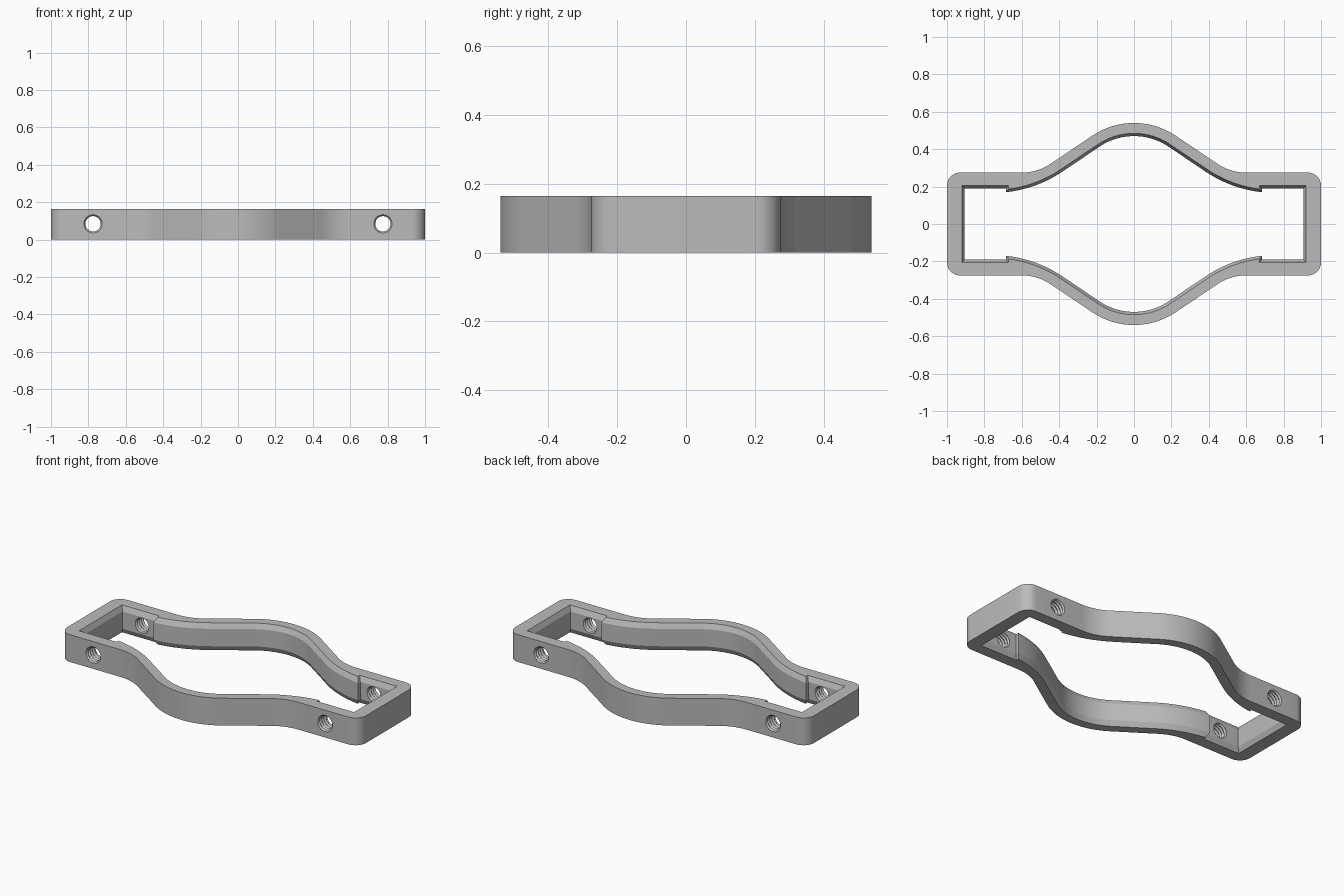
import bpy, bmesh
from math import sin, cos, tan, pi, radians
from mathutils import Vector

H = 0.165            # height of the band
BEVEL, RISE = 0.015, 0.03
SLOPE = radians(34)

if "Cube" in bpy.data.objects:
    bpy.data.objects.remove(bpy.data.objects["Cube"])

grey = bpy.data.materials.new("plain grey")
grey.use_nodes = True
grey.diffuse_color = (0.5, 0.5, 0.5, 1)
grey.node_tree.nodes["Principled BSDF"].inputs["Base Color"].default_value = (0.5, 0.5, 0.5, 1)


def arc(cx, cy, r, a0, a1, n=14):
    return [Vector((cx + r * cos(a0 + (a1 - a0) * i / n),
                    cy + r * sin(a0 + (a1 - a0) * i / n))) for i in range(n + 1)]


def four_way(quarter):
    """Mirror a quarter outline (side to apex) into a counter-clockwise loop."""
    half = quarter + [Vector((-p.x, p.y)) for p in reversed(quarter[:-1])]
    return half + [Vector((p.x, -p.y)) for p in half[::-1]]


def offset(loop, d):
    """Move a counter-clockwise loop outward by d with mitred corners."""
    out = []
    for i, p in enumerate(loop):
        a = (p - loop[i - 1]).normalized()
        b = (loop[(i + 1) % len(loop)] - p).normalized()
        n1, n2 = Vector((a.y, -a.x)), Vector((b.y, -b.x))
        out.append(p + (n1 + n2) * d / (1 + n1.dot(n2)))
    return out


def loft(name, layers):
    """Solid through a stack of (loop, z) layers."""
    bm = bmesh.new()
    rings = [[bm.verts.new((p.x, p.y, z)) for p in loop] for loop, z in layers]
    n = len(rings[0])
    for lo, hi in zip(rings, rings[1:]):
        for i in range(n):
            j = (i + 1) % n
            bm.faces.new((lo[i], lo[j], hi[j], hi[i]))
    bm.faces.new(rings[0][::-1])
    bm.faces.new(rings[-1])
    bmesh.ops.recalc_face_normals(bm, faces=bm.faces)
    mesh = bpy.data.meshes.new(name)
    bm.to_mesh(mesh)
    bm.free()
    mesh.materials.append(grey)
    ob = bpy.data.objects.new(name, mesh)
    bpy.context.collection.objects.link(ob)
    return ob


# Outer outline: rounded end, concave shoulder, sloping arm, domed middle
R, r = 0.40, 0.278
outer = (arc(0.93, 0.205, 0.07, 0, pi / 2, 8)
         + arc(0.60, 0.275 + r, r, -pi / 2, -pi / 2 - SLOPE)
         + arc(0, 0.54 - R, R, pi / 2 - SLOPE, pi / 2))

# Inner outline: square pocket, lip, shallow shoulder, domed middle
tip, lead, ri = Vector((0.685, 0.17)), radians(6), R - 0.07
start = Vector((ri * sin(SLOPE), 0.54 - R + ri * cos(SLOPE)))
gap = tip.y - start.y + tan(SLOPE) * (tip.x - start.x)
rs = gap / (tan(SLOPE) * (sin(SLOPE) - sin(lead)) - cos(lead) + cos(SLOPE))
inner = ([Vector((0.905, 0.19)), Vector((0.685, 0.19))]
         + arc(tip.x + rs * sin(lead), tip.y + rs * cos(lead), rs,
               -pi / 2 - lead, -pi / 2 - SLOPE)
         + arc(0, 0.54 - R, ri, pi / 2 - SLOPE, pi / 2))
inner = four_way(inner)
wide = offset(inner, BEVEL)
outer = four_way(outer)

band = loft("clamp_band", [(outer, 0), (outer, H)])
opening = loft("opening_cutter", [(wide, -0.02), (wide, 0), (inner, RISE),
                                  (inner, H - RISE), (wide, H), (wide, H + 0.02)])
cutters = [opening]

# Threaded screw holes through both walls at each end
for sx in (-1, 1):
    for sy in (-1, 1):
        layers = [(arc(0, 0, 0.041 + 0.008 * (k % 2), 0, 2 * pi, 32)[:-1], k * 0.01)
                  for k in range(15)]
        hole = loft("screw_hole_cutter", layers)
        hole.rotation_euler.x = pi / 2
        hole.location = (sx * 0.775, sy * 0.235 + 0.07, H / 2 + 0.002)
        cutters.append(hole)

for c in cutters:
    c.hide_render = True
    m = band.modifiers.new(c.name, 'BOOLEAN')
    m.operation = 'DIFFERENCE'
    m.solver = 'EXACT'
    m.object = c

# Bake the cuts, then drop the cutters
bpy.context.view_layer.update()
done = bpy.data.meshes.new_from_object(band.evaluated_get(bpy.context.evaluated_depsgraph_get()))
band.modifiers.clear()
band.data = done
for c in cutters:
    bpy.data.objects.remove(c)

bpy.ops.object.select_all(action='DESELECT')
band.select_set(True)
bpy.context.view_layer.objects.active = band
bpy.ops.object.shade_smooth_by_angle(angle=radians(25))
